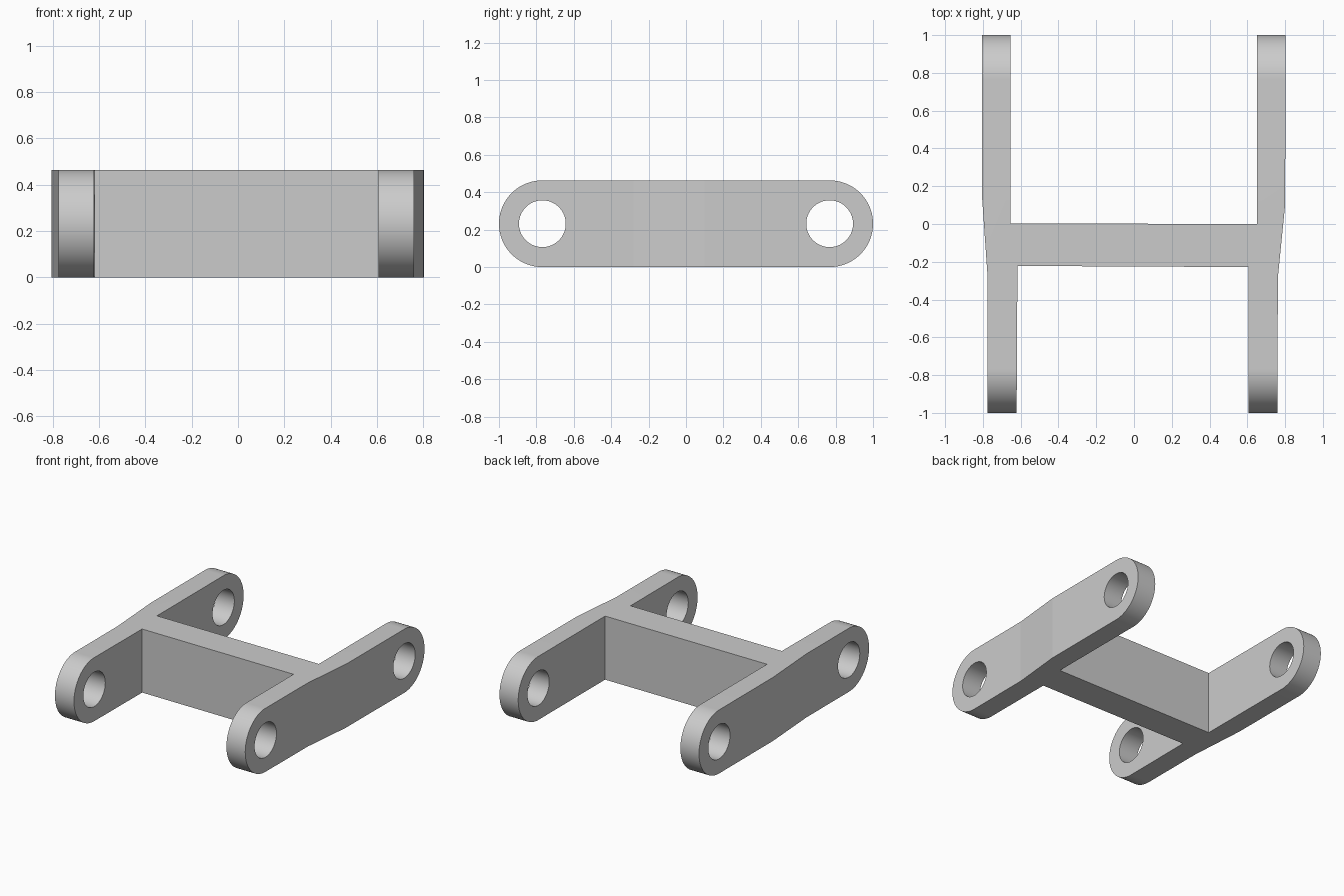
import bpy, bmesh
from math import pi, sin, cos, radians

cube = bpy.data.objects.get("Cube")
if cube:
    bpy.data.objects.remove(cube, do_unlink=True)

HEIGHT = 0.463
R = HEIGHT / 2          # rounded end radius
HOLE_R = 0.125
PIN_Y = 0.768           # distance of the pin holes from the middle
STEPS = 64              # segments per half circle


def prism(name, points, offset):
    """Extrude a closed outline of 3D points along the offset vector."""
    bm = bmesh.new()
    face = bm.faces.new([bm.verts.new(p) for p in points])
    new = bmesh.ops.extrude_face_region(bm, geom=[face])["geom"]
    verts = [v for v in new if isinstance(v, bmesh.types.BMVert)]
    bmesh.ops.translate(bm, verts=verts, vec=offset)
    bmesh.ops.recalc_face_normals(bm, faces=bm.faces)
    mesh = bpy.data.meshes.new(name)
    bm.to_mesh(mesh)
    bm.free()
    obj = bpy.data.objects.new(name, mesh)
    bpy.context.collection.objects.link(obj)
    return obj


def arc(y, radius, start, end, steps):
    """Arc in the side plane, around a pin axis."""
    angles = [start + (end - start) * i / steps for i in range(steps + 1)]
    return [(-1.2, y + radius * cos(a), R + radius * sin(a)) for a in angles]


def cut(obj, cutter, operation):
    mod = obj.modifiers.new(operation.title(), "BOOLEAN")
    mod.operation = operation
    mod.solver = "EXACT"
    mod.object = cutter
    bpy.context.view_layer.objects.active = obj
    bpy.ops.object.modifier_apply(modifier=mod.name)
    bpy.data.objects.remove(cutter, do_unlink=True)


# H-shaped plan: two offset arms per side joined by a crossbar
plan = [(-0.805, 1.1), (-0.655, 1.1), (-0.655, 0.003), (0.652, 0.0),
        (0.652, 1.1), (0.803, 1.1), (0.8, 0.1), (0.762, -0.28),
        (0.758, -1.1), (0.607, -1.1), (0.607, -0.228), (-0.617, -0.222),
        (-0.622, -1.1), (-0.775, -1.1), (-0.775, -0.28), (-0.805, 0.15)]
link = prism("link_bracket", [(x, y, -0.1) for x, y in plan], (0, 0, 0.7))

# Rounded side outline trims the height and the arm ends
outline = (arc(1 - R, R, -pi / 2, pi / 2, STEPS)
           + arc(R - 1, R, pi / 2, 3 * pi / 2, STEPS))
cut(link, prism("side_trim", outline, (2.4, 0, 0)), "INTERSECT")

# Pin holes through both arms at each end
for side in (-1, 1):
    ring = arc(side * PIN_Y, HOLE_R, 0, 2 * pi, 2 * STEPS)[:-1]
    cut(link, prism("pin_hole", ring, (2.4, 0, 0)), "DIFFERENCE")

# Plain grey metal
grey = bpy.data.materials.new("light_grey")
grey.use_nodes = True
color = (0.6, 0.6, 0.6, 1)
grey.diffuse_color = color
grey.node_tree.nodes["Principled BSDF"].inputs["Base Color"].default_value = color
link.data.materials.clear()
link.data.materials.append(grey)

# Smooth the round ends and bores, keep the tapers crisp
bpy.ops.object.select_all(action="DESELECT")
link.select_set(True)
bpy.context.view_layer.objects.active = link
bpy.ops.object.shade_smooth_by_angle(angle=radians(4))
